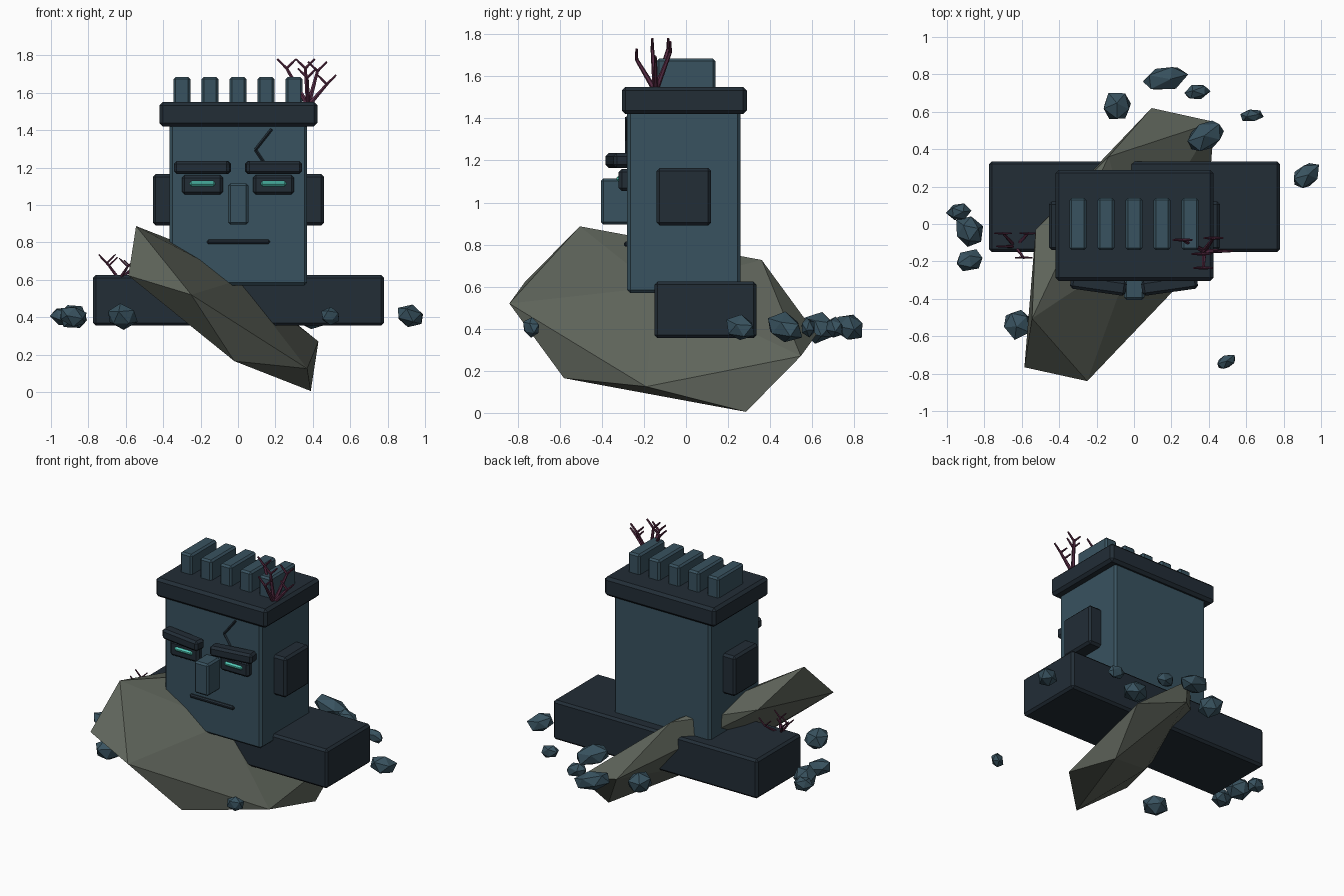
import bpy, bmesh, random
from mathutils import Vector, Euler

random.seed(4)
old = bpy.data.objects.get("Cube")
if old:
    bpy.data.objects.remove(old)


def material(name, rgb):
    m = bpy.data.materials.new(name)
    m.use_nodes = True
    m.diffuse_color = (*rgb, 1)
    m.node_tree.nodes["Principled BSDF"].inputs["Base Color"].default_value = (*rgb, 1)
    return m


blue = material("blue stone", (0.04, 0.085, 0.115))
dark = material("dark stone", (0.016, 0.026, 0.037))
sand = material("grey green rock", (0.115, 0.13, 0.105))
pink = material("dark pink coral", (0.10, 0.025, 0.06))
glow = material("teal glow", (0.09, 0.62, 0.5))


def finish(name, bm, mat):
    mesh = bpy.data.meshes.new(name)
    bmesh.ops.recalc_face_normals(bm, faces=bm.faces)
    bm.to_mesh(mesh)
    bm.free()
    mesh.materials.append(mat)
    ob = bpy.data.objects.new(name, mesh)
    bpy.context.collection.objects.link(ob)
    return ob


def box(name, lo, hi, mat, bevel=0.012, yaw=0):
    """Bevelled box between two corners, turned about its own centre."""
    lo, hi = Vector(lo), Vector(hi)
    bm = bmesh.new()
    bmesh.ops.create_cube(bm, size=1)
    bmesh.ops.scale(bm, vec=hi - lo, verts=bm.verts)
    bmesh.ops.bevel(bm, geom=bm.edges[:], offset=bevel, segments=1, affect='EDGES')
    ob = finish(name, bm, mat)
    ob.location = (lo + hi) / 2
    ob.rotation_euler.z = yaw
    return ob


def rod(bm, a, b, r1, r2, sides=6):
    """Tapered rod from a to b."""
    a, b = Vector(a), Vector(b)
    made = bmesh.ops.create_cone(bm, cap_ends=True, segments=sides, radius1=r1,
                                 radius2=r2, depth=(b - a).length)["verts"]
    turn = Vector((0, 0, 1)).rotation_difference(b - a)
    for v in made:
        v.co = turn @ v.co + (a + b) / 2


# Head, shoulders, cap and ears
box("shoulders", (-0.775, -0.15, 0.355), (0.78, 0.335, 0.625), dark, 0.015)
box("head", (-0.365, -0.28, 0.57), (0.37, 0.26, 1.45), blue, 0.015)
box("cap", (-0.42, -0.305, 1.42), (0.425, 0.29, 1.55), dark, 0.018)
box("right_ear", (-0.455, -0.14, 0.89), (-0.34, 0.12, 1.165), dark, 0.015)
box("left_ear", (0.34, -0.14, 0.89), (0.46, 0.12, 1.165), dark, 0.015)

# Crest of five blocks
for i in range(5):
    x = (i - 2) * 0.15
    box("crest_block", (x - 0.045, -0.14, 1.53), (x + 0.045, 0.14, 1.685), blue)

# Face
for s, side in ((-1, "right"), (1, "left")):
    x = 0.19 * s
    box(side + "_brow", (x - 0.15, -0.365, 1.165), (x + 0.15, -0.285, 1.235), dark, 0.015, 0.14 * s)
    box(side + "_socket", (x - 0.11, -0.32, 1.055), (x + 0.11, -0.26, 1.16), dark, 0.015)
    box(side + "_eye", (x - 0.07, -0.33, 1.097), (x + 0.07, -0.3, 1.13), glow)
box("nose", (-0.053, -0.405, 0.895), (0.055, -0.26, 1.115), blue)
box("mouth", (-0.165, -0.295, 0.79), (0.17, -0.27, 0.815), dark, 0.008)

# Forehead crack
bm = bmesh.new()
crack = [(0.18, 1.405), (0.093, 1.295), (0.14, 1.225), (0.11, 1.18)]
for (x1, z1), (x2, z2) in zip(crack, crack[1:]):
    rod(bm, (x1, -0.283, z1), (x2, -0.283, z2), 0.008, 0.008, 4)
finish("forehead_crack", bm, dark)

# Large leaning slab: six opposite pairs of corners around its centre
centre = Vector((-0.078, -0.11, 0.446))
half = [(-0.467, -0.395, 0.441), (-0.508, -0.656, 0.176), (-0.172, -0.73, 0.074),
        (0.058, -0.47, -0.281), (0.448, -0.08, -0.321), (0.081, -0.031, 0.152)]
bm = bmesh.new()
for h in half:
    for s in (-1, 1):
        bm.verts.new(centre + s * Vector(h))
bmesh.ops.convex_hull(bm, input=bm.verts[:])
finish("leaning_slab", bm, sand)

# Floating stones: x, y, length, width, heading
stones = [(0.165, 0.78, 0.25, 0.13, 0.2), (-0.09, 0.63, 0.15, 0.16, 0.5),
          (0.335, 0.705, 0.14, 0.08, 0.2), (0.63, 0.58, 0.13, 0.07, 0.1),
          (0.385, 0.47, 0.23, 0.15, 0.5), (0.92, 0.26, 0.17, 0.12, 0.6),
          (-0.935, 0.065, 0.13, 0.09, 0.1), (-0.88, -0.04, 0.15, 0.17, 0.4),
          (-0.88, -0.195, 0.16, 0.11, 0.4), (-0.62, -0.535, 0.16, 0.16, 0.6),
          (0.495, -0.735, 0.11, 0.07, 0.5)]
for x, y, length, width, heading in stones:
    bm = bmesh.new()
    bmesh.ops.create_icosphere(bm, subdivisions=1, radius=0.53)
    for v in bm.verts:
        v.co *= random.uniform(0.92, 1.08)
    bmesh.ops.rotate(bm, matrix=Euler((random.random(), random.random(), 0)).to_matrix(), verts=bm.verts)
    bmesh.ops.scale(bm, vec=(length, width, 0.05 + width * 0.55), verts=bm.verts)
    bmesh.ops.rotate(bm, matrix=Euler((0, 0.25, heading)).to_matrix(), verts=bm.verts)
    ob = finish("floating_stone", bm, blue)
    ob.location = (x, y, 0.405)


def coral(name, root, forks, spread, rise, thick):
    """Stems from one root, each ending in a two-pronged fork."""
    bm = bmesh.new()
    for fork in forks:
        fork = Vector(fork)
        rod(bm, root, fork, thick, thick * 0.6)
        for s in (-1, 1):
            rod(bm, fork, fork + Vector((s * spread, 0, rise)), thick * 0.6, thick * 0.4)
    finish(name, bm, pink)


coral("cap_coral", (0.375, -0.145, 1.53),
      [(0.26, -0.085, 1.73), (0.37, -0.235, 1.68), (0.425, -0.075, 1.715),
       (0.475, -0.145, 1.645), (0.36, -0.16, 1.73)], 0.05, 0.05, 0.014)
coral("shoulder_coral", (-0.635, -0.12, 0.6),
      [(-0.7, -0.05, 0.69), (-0.69, -0.12, 0.675), (-0.59, -0.18, 0.67), (-0.565, -0.05, 0.66)],
      0.045, 0.045, 0.01)
